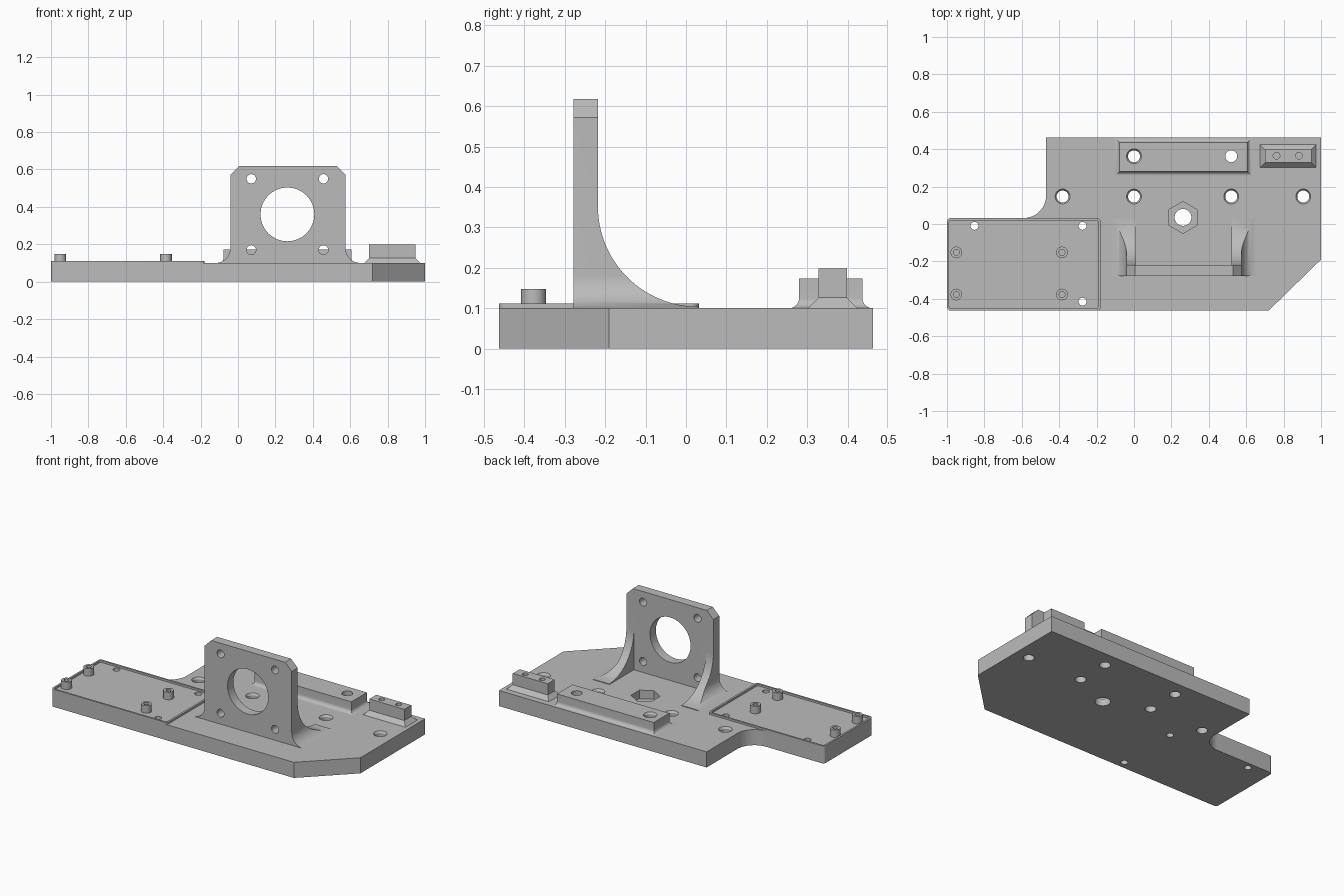
import bpy, bmesh, math
from mathutils import Vector

if "Cube" in bpy.data.objects:
    bpy.data.objects.remove(bpy.data.objects["Cube"], do_unlink=True)

gray = bpy.data.materials.new("plain gray")
gray.use_nodes = True
gray.diffuse_color = (0.5, 0.5, 0.5, 1)
gray.node_tree.nodes["Principled BSDF"].inputs["Base Color"].default_value = (0.5, 0.5, 0.5, 1)

TOP = 0.10           # upper face of the base
SINK = TOP - 0.004   # raised parts start just inside the base


def loft(name, rings):
    """Solid through a stack of rings with equal point counts."""
    bm = bmesh.new()
    loops = [[bm.verts.new(p) for p in ring] for ring in rings]
    n = len(loops[0])
    for a, b in zip(loops, loops[1:]):
        for i in range(n):
            j = (i + 1) % n
            bm.faces.new((a[i], a[j], b[j], b[i]))
    bm.faces.new(loops[0])
    bm.faces.new(loops[-1])
    bmesh.ops.recalc_face_normals(bm, faces=bm.faces)
    mesh = bpy.data.meshes.new(name)
    bm.to_mesh(mesh)
    bm.free()
    mesh.materials.append(gray)
    obj = bpy.data.objects.new(name, mesh)
    bpy.context.collection.objects.link(obj)
    return obj


def prism(name, pts, lo, hi, axis="z"):
    place = {"z": lambda a, b, h: (a, b, h),
             "y": lambda a, b, h: (a, h, b),
             "x": lambda a, b, h: (h, a, b)}[axis]
    return loft(name, [[place(a, b, h) for a, b in pts] for h in (lo, hi)])


def arc(cx, cy, r, start, end, steps=8):
    angles = [math.radians(start + (end - start) * i / steps) for i in range(steps + 1)]
    return [(cx + r * math.cos(t), cy + r * math.sin(t)) for t in angles]


def circle(cx, cy, r, n=32, start=0):
    return arc(cx, cy, r, start, start + 360, n)[:-1]


def rect(x0, x1, y0, y1):
    return [(x0, y0), (x1, y0), (x1, y1), (x0, y1)]


def rounded(x0, x1, y0, y1, r):
    return (arc(x0 + r, y0 + r, r, 180, 270) + arc(x1 - r, y0 + r, r, 270, 360)
            + arc(x1 - r, y1 - r, r, 0, 90) + arc(x0 + r, y1 - r, r, 90, 180))


def boolean(target, tool, operation="DIFFERENCE"):
    mod = target.modifiers.new("cut", "BOOLEAN")
    mod.object, mod.operation, mod.solver = tool, operation, "EXACT"
    bpy.context.view_layer.objects.active = target
    bpy.ops.object.modifier_apply(modifier=mod.name)
    bpy.data.objects.remove(tool, do_unlink=True)


def drill(target, x, y, r, lo, hi, axis="z"):
    boolean(target, prism("drill", circle(x, y, r), lo, hi, axis))


def chamfer_drill(target, x, y, top):
    """Through hole with a narrow bevelled mouth."""
    steps = [(0.032, -0.1), (0.032, top - 0.012), (0.04, top), (0.04, top + 0.1)]
    boolean(target, loft("drill", [[(a, b, z) for a, b in circle(x, y, r)] for r, z in steps]))


# Base plate: cut corner, inner fillet, small rounded corners on the wing
outline = (arc(-0.98, -0.443, 0.02, 180, 270)
           + [(0.72, -0.463), (1, -0.19), (1, 0.463), (-0.47, 0.463)]
           + arc(-0.59, 0.152, 0.12, 0, -90, 12)
           + arc(-0.98, 0.012, 0.02, 90, 180))
base = prism("base_plate", outline, 0, TOP)
for x in (-0.382, 0, 0.52, 0.905):
    chamfer_drill(base, x, 0.147, TOP)
for x in (0, 0.52):
    drill(base, x, 0.362, 0.032, -0.1, 0.3)
for x, y in ((-0.853, -0.01), (-0.275, -0.01), (-0.275, -0.415)):
    drill(base, x, y, 0.021, -0.1, 0.3)

# Hexagonal nut pocket above a round hole
boolean(base, prism("pocket", circle(0.262, 0.035, 0.085, 6, 90), 0.045, 0.3))
drill(base, 0.262, 0.035, 0.045, -0.1, 0.3)

# Low rim around the board tray
rim = prism("tray_rim", rounded(-1, -0.178, -0.463, 0.032, 0.02), SINK, 0.112)
boolean(rim, prism("tray", rounded(-0.988, -0.19, -0.451, 0.02, 0.012), 0, 0.2))

# Board standoffs
for x in (-0.95, -0.385):
    for y in (-0.152, -0.377):
        post = prism("board_standoff", circle(x, y, 0.031), SINK, 0.148)
        drill(post, x, y, 0.016, 0, 0.3)


def footed_block(name, x0, x1, y0, y1, top, foot):
    """Block on a spreading foot given as (spread, height) steps."""
    steps = [(foot[0][0], SINK)] + foot + [(0, top)]
    return loft(name, [[(x, y, z) for x, y in rect(x0 - d, x1 + d, y0 - d, y1 + d)]
                       for d, z in steps])


# Long support block with a concave foot
r = 0.025
foot = [(r - px, TOP + r - pz) for px, pz in arc(0, 0, r, 90, 0, 8)]
block = footed_block("support_block", -0.078, 0.607, 0.28, 0.437, 0.173,
                     foot[:-1] + [(0, TOP + r)])
chamfer_drill(block, 0, 0.362, 0.173)
drill(block, 0.52, 0.362, 0.032, -0.1, 0.3)

# Small switch block with a sloped foot and two blind holes
switch = footed_block("switch_block", 0.70, 0.948, 0.328, 0.398, 0.198,
                      [(0.026, TOP), (0, 0.126)])
for x in (0.762, 0.882):
    drill(switch, x, 0.365, 0.018, 0.12, 0.3)

# Motor bracket: front outline with flared feet, trimmed by a swept side profile
MID, HALF, FLARE = 0.267, 0.308, 0.08
side = ([(HALF + FLARE, SINK)] + arc(HALF + FLARE, TOP + FLARE, FLARE, 270, 180, 12)
        + [(HALF, 0.572), (HALF - 0.046, 0.618)])
front = [(MID + x, z) for x, z in side] + [(MID - x, z) for x, z in reversed(side)]
bracket = prism("motor_bracket", front, -0.278, 0.05, "y")
sweep = ([(-0.3, 0), (0.03, 0)] + arc(0.03, 0.352, 0.248, 270, 180, 24)
         + [(-0.218, 0.7), (-0.3, 0.7)])
boolean(bracket, prism("sweep", sweep, -1, 1, "x"), "INTERSECT")
inner = HALF - 0.053
boolean(bracket, prism("channel", rect(MID - inner, MID + inner, -0.218, 0.2), 0, 0.8))
drill(bracket, MID - 0.003, 0.36, 0.144, -0.4, 0.1, "y")
for dx in (-0.193, 0.193):
    for dz in (-0.19, 0.19):
        drill(bracket, MID - 0.003 + dx, 0.36 + dz, 0.025, -0.4, -0.2, "y")

# Smooth curved walls, keep hard edges
parts = [base, rim, block, switch, bracket]
parts += [o for o in bpy.data.objects if o.name.startswith("board_standoff")]
bpy.ops.object.select_all(action="DESELECT")
for part in parts:
    part.select_set(True)
bpy.context.view_layer.objects.active = base
bpy.ops.object.shade_smooth_by_angle(angle=math.radians(30))
